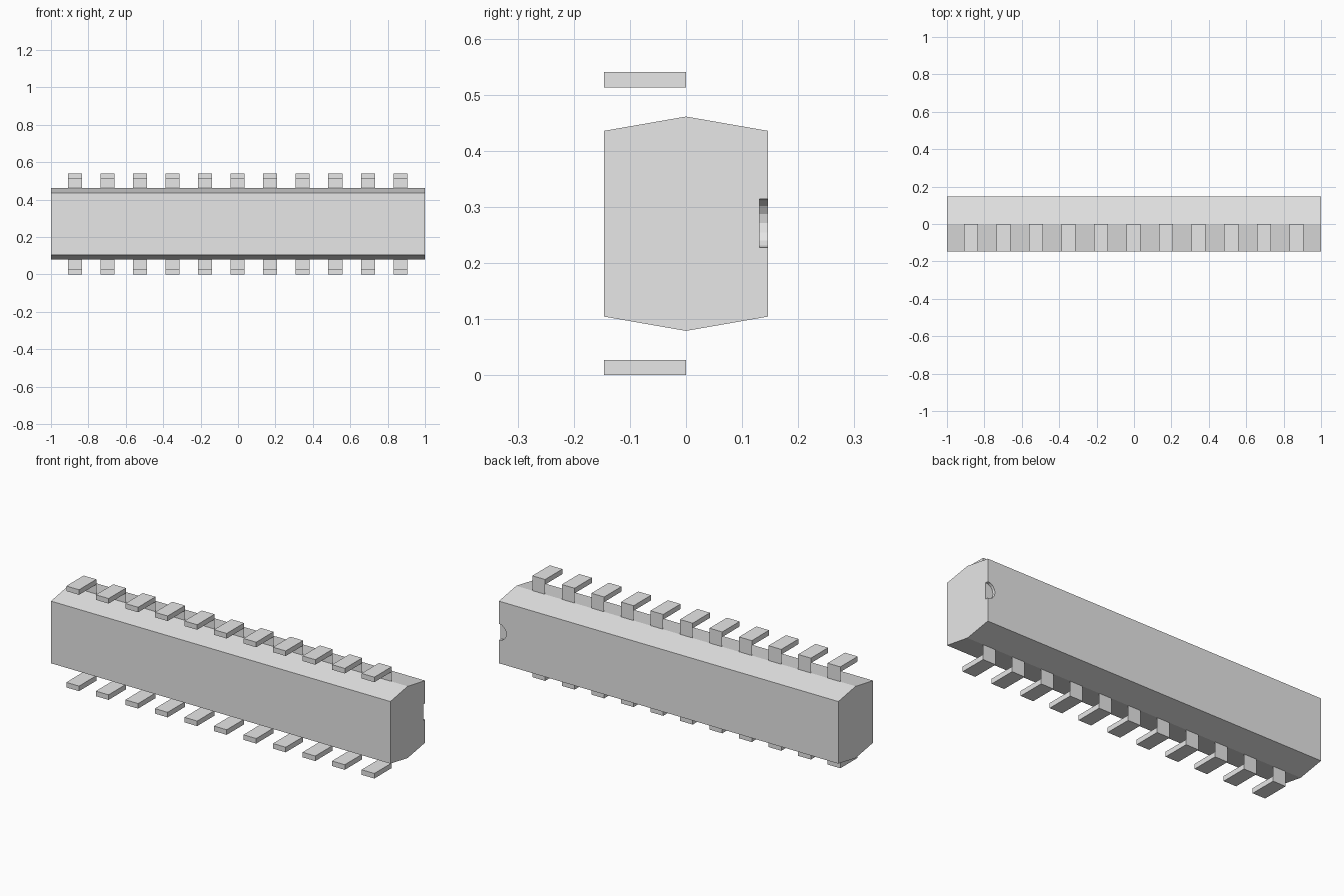
import bpy, bmesh
from math import radians

if "Cube" in bpy.data.objects:
    bpy.data.objects.remove(bpy.data.objects["Cube"], do_unlink=True)

grey = bpy.data.materials.new("light_grey")
grey.use_nodes = True
grey.diffuse_color = (0.8, 0.8, 0.8, 1)
grey.node_tree.nodes["Principled BSDF"].inputs["Base Color"].default_value = (0.8, 0.8, 0.8, 1)

MID_Z = 0.27          # height of the long axis
HALF_DEPTH = 0.146


def add_object(name, bm):
    mesh = bpy.data.meshes.new(name)
    bm.to_mesh(mesh)
    bm.free()
    mesh.materials.append(grey)
    obj = bpy.data.objects.new(name, mesh)
    bpy.context.collection.objects.link(obj)
    return obj


def extrude_profile(bm, profile, x0, x1):
    """Sweep a closed (y, z) profile along x."""
    face = bm.faces.new([bm.verts.new((x0, y, z)) for y, z in profile])
    grown = bmesh.ops.extrude_face_region(bm, geom=[face])["geom"]
    moved = [v for v in grown if isinstance(v, bmesh.types.BMVert)]
    bmesh.ops.translate(bm, verts=moved, vec=(x1 - x0, 0, 0))
    bmesh.ops.recalc_face_normals(bm, faces=bm.faces[:])


# Chip body: six-sided section with ridges along the top and bottom
bm = bmesh.new()
side, ridge = 0.1655, 0.191
section = [(-HALF_DEPTH, -side), (0, -ridge), (HALF_DEPTH, -side),
           (HALF_DEPTH, side), (0, ridge), (-HALF_DEPTH, side)]
extrude_profile(bm, [(y, MID_Z + z) for y, z in section], -1, 1)
body = add_object("chip_body", bm)

# Half-round notch in the back face at the +x end
bpy.ops.mesh.primitive_cylinder_add(vertices=16, radius=0.0435, depth=0.06,
                                    location=(1, 0.131 + 0.03, MID_Z + 0.001),
                                    rotation=(radians(90), 0, 0))
cutter = bpy.context.object
cutter.name = "notch_cutter"
cutter.hide_render = True
cut = body.modifiers.new("notch", "BOOLEAN")
cut.operation = "DIFFERENCE"
cut.solver = "EXACT"
cut.object = cutter
bpy.context.view_layer.objects.active = body
bpy.ops.object.modifier_apply(modifier=cut.name)
bpy.data.objects.remove(cutter, do_unlink=True)

# Pins: a flat foot reaching forward, joined to the ridge by a thin sheet
PITCH, HALF_PIN = 0.174, 0.0375
FOOT_IN, FOOT_OUT = 0.243, 0.27


def add_pin(name, x, sign):
    bm = bmesh.new()
    z_in, z_out = MID_Z + sign * FOOT_IN, MID_Z + sign * FOOT_OUT
    x0, x1 = x - HALF_PIN, x + HALF_PIN
    extrude_profile(bm, [(-HALF_DEPTH, z_in), (0, z_in), (0, z_out), (-HALF_DEPTH, z_out)], x0, x1)
    z_ridge = MID_Z + sign * ridge
    low, high = sorted((z_ridge, z_in))
    bm.faces.new([bm.verts.new(p) for p in
                  ((x1, 0, low), (x0, 0, low), (x0, 0, high), (x1, 0, high))])
    add_object(name, bm)


for i in range(11):
    pin_x = (i - 5) * PITCH - 0.002
    add_pin(f"upper_pin_{i + 1}", pin_x, 1)
    add_pin(f"lower_pin_{i + 1}", pin_x, -1)
